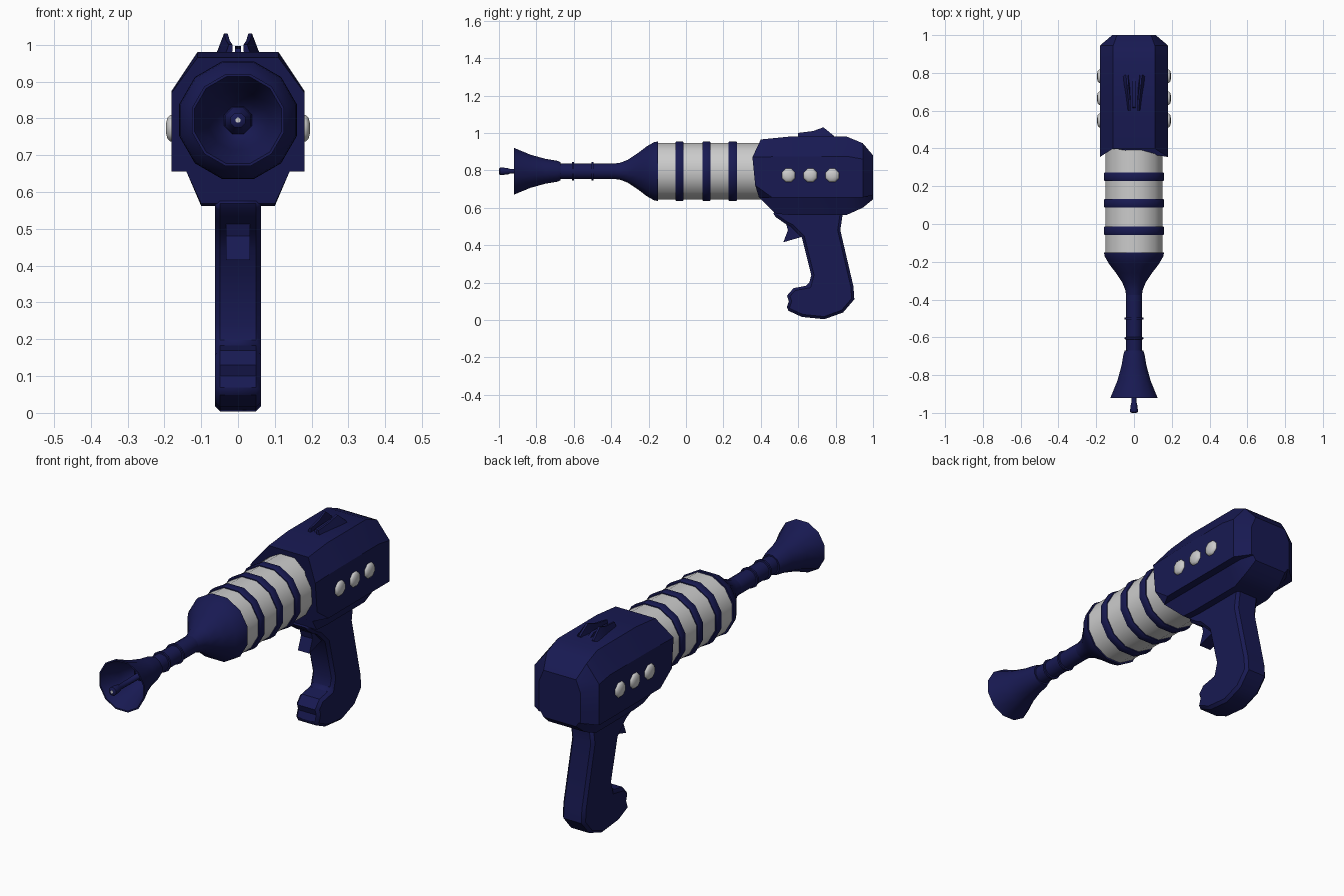
import bpy, bmesh, math
from mathutils import Vector

if "Cube" in bpy.data.objects:
    bpy.data.objects.remove(bpy.data.objects["Cube"])

AXIS_Z = 0.795
SIDES = 12

navy = bpy.data.materials.new("navy")
navy.diffuse_color = (0.009, 0.010, 0.085, 1)
navy.use_nodes = True
navy.node_tree.nodes["Principled BSDF"].inputs["Base Color"].default_value = navy.diffuse_color


def finish(name, bm, mat=navy, angle=35):
    bmesh.ops.remove_doubles(bm, verts=bm.verts, dist=1e-5)
    bmesh.ops.recalc_face_normals(bm, faces=bm.faces)
    me = bpy.data.meshes.new(name)
    bm.to_mesh(me)
    bm.free()
    for p in me.polygons:
        p.use_smooth = True
    me.set_sharp_from_angle(angle=math.radians(angle))
    if mat:
        me.materials.append(mat)
    ob = bpy.data.objects.new(name, me)
    bpy.context.collection.objects.link(ob)
    return ob


def loft(name, rings, mat=navy, angle=35):
    """Skin a list of equal-length point rings and cap both ends."""
    bm = bmesh.new()
    vs = [[bm.verts.new(p) for p in r] for r in rings]
    n = len(vs[0])
    for a, b in zip(vs, vs[1:]):
        for i in range(n):
            j = (i + 1) % n
            bm.faces.new((a[i], a[j], b[j], b[i]))
    bm.faces.new(vs[0])
    bm.faces.new(vs[-1])
    return finish(name, bm, mat, angle)


def lathe(name, profile, mat=navy, sides=SIDES, angle=35):
    """Turn (y, radius) points around the barrel axis, flat side up."""
    rings = []
    for y, r in profile:
        r /= math.cos(math.pi / sides)
        rings.append([(r * math.cos(t), y, AXIS_Z + r * math.sin(t))
                      for t in ((i + 0.5) * math.tau / sides for i in range(sides))])
    return loft(name, rings, mat, angle)


def plate(name, outline, half, bevel=0.0, mat=navy):
    """Extrude a (y, z) side outline across x."""
    ob = loft(name, [[(x, y, z) for y, z in outline] for x in (-half, half)], mat)
    if bevel:
        m = ob.modifiers.new("bevel", 'BEVEL')
        m.width = bevel
        m.segments = 1
        m.limit_method = 'ANGLE'
        m.angle_limit = math.radians(60)
    return ob


# Barrel: pale cylinder with dark rings
lathe("barrel", [(-0.17, 0.151), (0.50, 0.151)], None)
for i, y in enumerate((-0.035, 0.11, 0.25)):
    lathe(f"barrel_ring_{i + 1}", [(y - 0.022, 0.145), (y - 0.022, 0.156), (y - 0.015, 0.160),
                                   (y + 0.015, 0.160), (y + 0.022, 0.156), (y + 0.022, 0.145)])

# Flared nose and thin neck
lathe("nose_cone", [(-0.39, 0.040), (-0.35, 0.046), (-0.31, 0.062), (-0.26, 0.095),
                    (-0.21, 0.133), (-0.17, 0.156), (-0.15, 0.159), (-0.15, 0.140)])
lathe("neck", [(-0.70, 0.042), (-0.36, 0.042)])
for i, y in enumerate((-0.605, -0.50)):
    lathe(f"neck_ring_{i + 1}", [(y - 0.006, 0.040), (y - 0.005, 0.049),
                                 (y + 0.005, 0.049), (y + 0.006, 0.040)])

# Hollow dish at the muzzle with emitter needle
lathe("muzzle_dish", [(-0.67, 0.035), (-0.67, 0.049), (-0.69, 0.056), (-0.75, 0.066), (-0.83, 0.088),
                      (-0.92, 0.125), (-0.92, 0.118), (-0.83, 0.080), (-0.76, 0.057), (-0.74, 0.035)])
lathe("emitter_needle", [(-0.74, 0.038), (-0.77, 0.034), (-0.79, 0.014), (-0.94, 0.012),
                         (-0.95, 0.016), (-0.98, 0.020), (-0.995, 0.020), (-1.0, 0.012)], sides=8, angle=50)
lathe("emitter_tip", [(-0.99, 0.007), (-1.001, 0.007)], None, sides=8)


# Receiver housing: half sections (x, y, z) from top to bottom, mirrored
def station(y, top, shoulder, low, bottom, w=0.18, wt=0.11, wd=0.14, wb=0.10):
    return [(wt, y, top), (w, y, shoulder), (w, y, 0.72), (w, y, low), (wd, y, low), (wb, y, bottom)]


halves = [
    [(0.11, 0.40, 0.965), (0.18, 0.355, 0.87), (0.18, 0.37, 0.72),
     (0.18, 0.46, 0.655), (0.14, 0.39, 0.655), (0.10, 0.48, 0.568)],
    station(0.55, 0.98, 0.875, 0.655, 0.562),
    station(0.86, 0.98, 0.875, 0.655, 0.562),
    station(0.945, 0.945, 0.86, 0.655, 0.60),
    station(1.0, 0.88, 0.82, 0.668, 0.645, 0.115, 0.09, 0.105, 0.09),
]
loft("receiver", [h + [(-x, y, z) for x, y, z in reversed(h)] for h in halves], angle=28)

# Grip with hooked heel
plate("grip", [(0.46, 0.58), (0.48, 0.55), (0.53, 0.515), (0.56, 0.50), (0.62, 0.44), (0.67, 0.24),
               (0.655, 0.185), (0.575, 0.17), (0.54, 0.13), (0.55, 0.10), (0.535, 0.055), (0.62, 0.016),
               (0.74, 0.004), (0.84, 0.04), (0.90, 0.11), (0.895, 0.18), (0.825, 0.48),
               (0.84, 0.58)], 0.063, 0.014)

# Trigger
plate("trigger", [(0.53, 0.53), (0.545, 0.48), (0.52, 0.415), (0.57, 0.43), (0.64, 0.45),
                  (0.64, 0.53)], 0.032)

# Side buttons: flattened rounded studs on both sides
for side, label in ((1, "right"), (-1, "left")):
    for i, y in enumerate((0.548, 0.665, 0.782)):
        rings = []
        for x, r in ((0.16, 0.039), (0.184, 0.039), (0.192, 0.030), (0.196, 0.012)):
            rings.append([(side * x, y + r * math.cos(t), 0.773 + r * math.sin(t))
                          for t in ((k + 0.5) * math.tau / 8 for k in range(8))])
        loft(f"button_{label}_{i + 1}", rings, None, 50)

# Rear sight: two splayed fins and a low centre rib
for side, label in ((1, "right"), (-1, "left")):
    rings = []
    for y, inner, outer, top in ((0.60, 0.016, 0.036, 1.0), (0.68, 0.019, 0.046, 1.01),
                                 (0.735, 0.022, 0.055, 1.03), (0.79, 0.024, 0.061, 0.985)):
        mid = inner * 0.45 + outer * 0.55
        rings.append([(side * inner, y, 0.97), (side * (mid - 0.012), y, top),
                      (side * (mid - 0.002), y, top), (side * outer, y, 0.97)])
    loft(f"sight_fin_{label}", rings)
plate("sight_rib", [(0.61, 0.97), (0.62, 0.99), (0.74, 0.997), (0.79, 0.97)], 0.008)
